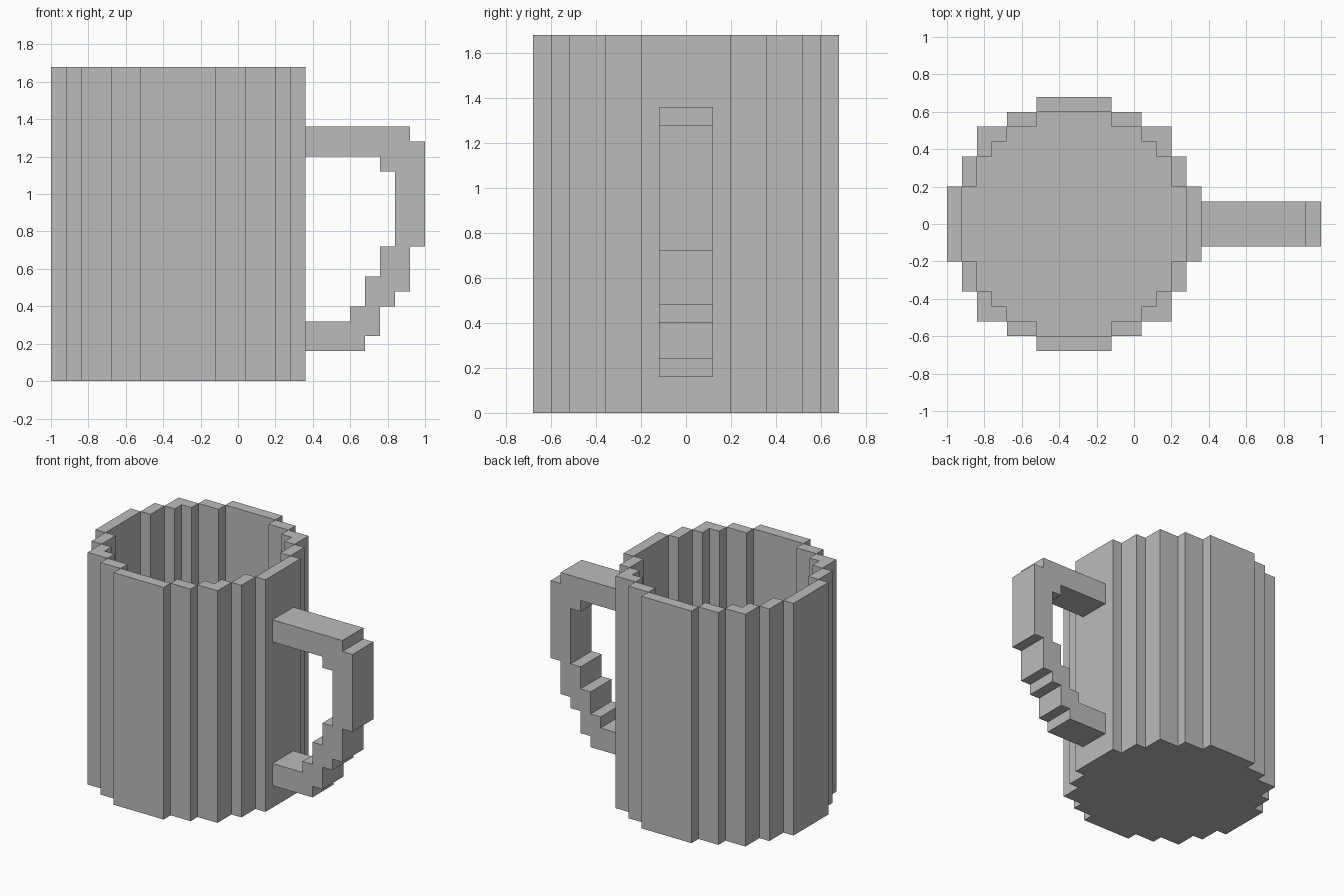
import bpy
import bmesh

cube = bpy.data.objects.get("Cube")
if cube:
    bpy.data.objects.remove(cube, do_unlink=True)

U = 0.08                    # block size
HEIGHT, FLOOR = 21 * U, U
CENTRE_X = -0.32
JOIN_X = 0.36               # where the handle meets the wall

grey = bpy.data.materials.new("stone grey")
grey.use_nodes = True
colour = (0.5, 0.5, 0.5, 1.0)
grey.diffuse_color = colour
grey.node_tree.nodes["Principled BSDF"].inputs["Base Color"].default_value = colour


def outline(steps):
    """Closed counter-clockwise stepped ring from (half width, y limit) pairs."""
    quarter = []
    for i, (x, y) in enumerate(steps):
        if i:
            quarter.append((x, steps[i - 1][1]))
        quarter.append((x, y))
    half = quarter + [(-x, y) for x, y in reversed(quarter)]
    return half + [(-x, -y) for x, y in half]


def add_face(bm, points):
    return bm.faces.new([bm.verts.new(p) for p in points])


def add_wall(bm, ring, low, high, inward=False):
    for (ax, ay), (bx, by) in zip(ring, ring[1:] + ring[:1]):
        quad = [(ax, ay, low), (bx, by, low), (bx, by, high), (ax, ay, high)]
        add_face(bm, quad[::-1] if inward else quad)


def finish(bm, name):
    bmesh.ops.remove_doubles(bm, verts=bm.verts, dist=0.0001)
    mesh = bpy.data.meshes.new(name)
    bm.to_mesh(mesh)
    bm.free()
    mesh.materials.append(grey)
    obj = bpy.data.objects.new(name, mesh)
    bpy.context.collection.objects.link(obj)
    return obj


# Mug body: stepped outer and inner walls, base and inside floor
outer = outline([(.68, .20), (.60, .36), (.52, .52), (.36, .60), (.20, .68)])
inner = outline([(.60, .20), (.52, .36), (.44, .44), (.36, .52), (.20, .60)])
bm = bmesh.new()
add_wall(bm, outer, 0, HEIGHT)
add_wall(bm, inner, FLOOR, HEIGHT, inward=True)
add_face(bm, [(x, y, 0) for x, y in reversed(outer)])
add_face(bm, [(x, y, FLOOR) for x, y in inner])

# Rim: one flat piece per step, mirrored around the mug
corner_pieces = [
    [(.52, .20), (.60, .20), (.60, .36), (.52, .36)],
    [(.44, .36), (.52, .36), (.52, .52), (.36, .52), (.36, .44), (.44, .44)],
    [(.20, .52), (.36, .52), (.36, .60), (.20, .60)],
]
for sx in (1, -1):
    for sy in (1, -1):
        for piece in corner_pieces:
            points = [(sx * x, sy * y, HEIGHT) for x, y in piece]
            add_face(bm, points[::sx * sy])
for s in (1, -1):
    side = [(.60, -.20), (.68, -.20), (.68, .20), (.60, .20)]
    add_face(bm, [(s * x, s * y, HEIGHT) for x, y in side])
    add_face(bm, [(-s * y, s * x, HEIGHT) for x, y in side])
body = finish(bm, "mug_body")
body.location.x = CENTRE_X

# Handle: stepped side profile given width, left open where it joins the wall
profile = [
    (.36, .16), (.68, .16), (.68, .24), (.76, .24), (.76, .40), (.84, .40),
    (.84, .48), (.92, .48), (.92, .72), (1, .72), (1, 1.28), (.92, 1.28),
    (.92, 1.36), (.36, 1.36), (.36, 1.20), (.76, 1.20), (.76, 1.12),
    (.84, 1.12), (.84, .72), (.76, .72), (.76, .56), (.68, .56),
    (.68, .40), (.60, .40), (.60, .32), (.36, .32),
]
W = 0.12
bm = bmesh.new()
add_face(bm, [(x, -W, z) for x, z in profile])
add_face(bm, [(x, W, z) for x, z in reversed(profile)])
for (ax, az), (bx, bz) in zip(profile, profile[1:] + profile[:1]):
    if ax == bx == JOIN_X:
        continue
    add_face(bm, [(ax, -W, az), (ax, W, az), (bx, W, bz), (bx, -W, bz)])
finish(bm, "handle")
